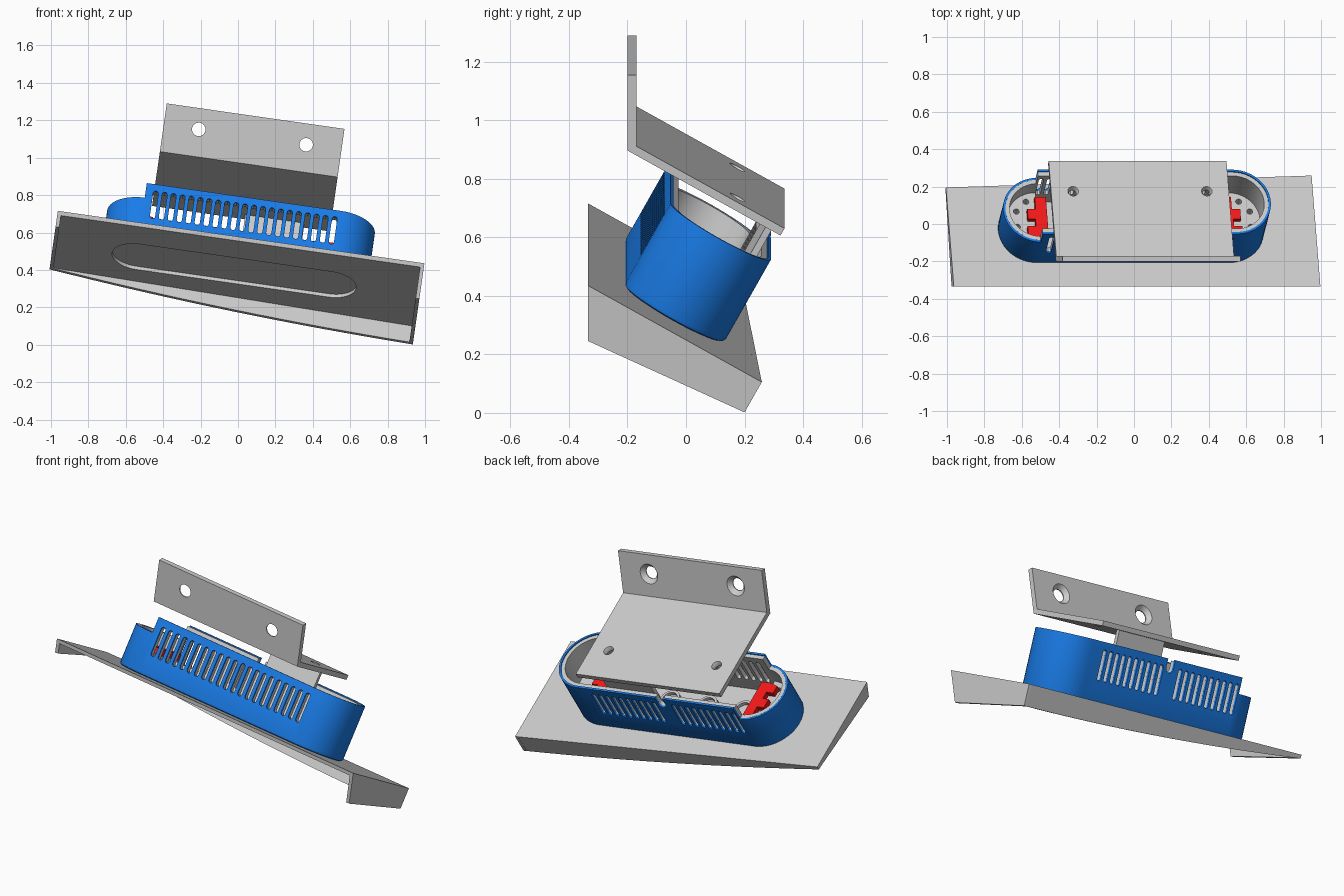
import bpy, bmesh, math
from mathutils import Matrix, Vector

if "Cube" in bpy.data.objects:
    bpy.data.objects.remove(bpy.data.objects["Cube"])

# Tilted frame shared by all parts: u = length, v = depth, w = height
A, T = math.radians(8.15), math.radians(29.3)
FRAME = Matrix.Rotation(A, 4, 'Y') @ Matrix.Rotation(-T, 4, 'X')
CU, CV, HALF, R = -0.077, -0.234, 0.52, 0.197   # housing centre, straight half, end radius


def material(name, rgb):
    m = bpy.data.materials.new(name)
    m.diffuse_color = (*rgb, 1)
    m.use_nodes = True
    m.node_tree.nodes["Principled BSDF"].inputs["Base Color"].default_value = m.diffuse_color
    return m


BLUE = material("blue", (0.01, 0.2, 0.8))
RED = material("red", (0.9, 0.01, 0.01))


def loft(bm, rings, closed=False):
    """Skin a list of equal rings; cap the ends unless closed."""
    rows = [[bm.verts.new(p) for p in r] for r in rings]
    n = len(rows[0])
    pairs = list(zip(rows, rows[1:])) + ([(rows[-1], rows[0])] if closed else [])
    for a, b in pairs:
        for i in range(n):
            j = (i + 1) % n
            bm.faces.new((a[i], a[j], b[j], b[i]))
    if not closed:
        bm.faces.new(rows[0])
        bm.faces.new(rows[-1])


def make(name, lofts, mat=None, closed=False):
    bm = bmesh.new()
    for rings in lofts:
        loft(bm, rings, closed)
    bmesh.ops.recalc_face_normals(bm, faces=bm.faces)
    me = bpy.data.meshes.new(name)
    bm.to_mesh(me)
    bm.free()
    ob = bpy.data.objects.new(name, me)
    bpy.context.collection.objects.link(ob)
    ob.matrix_world = FRAME
    if mat:
        me.materials.append(mat)
    return ob


def cut(ob, lofts):
    cutter = make("cutter", lofts)
    cutter.hide_render = True
    m = ob.modifiers.new("cut", 'BOOLEAN')
    m.operation, m.solver, m.object = 'DIFFERENCE', 'EXACT', cutter
    bpy.context.view_layer.update()
    bpy.context.view_layer.objects.active = ob
    bpy.ops.object.modifier_apply(modifier=m.name)
    bpy.data.objects.remove(cutter)


def smooth(ob):
    bpy.ops.object.select_all(action='DESELECT')
    ob.select_set(True)
    bpy.context.view_layer.objects.active = ob
    bpy.ops.object.shade_smooth_by_angle(angle=math.radians(30))


def stadium(w, inset=0.0, half=HALF, n=24):
    pts = []
    for side, start in ((1, -90), (-1, 90)):
        for i in range(n + 1):
            a = math.radians(start + 180 * i / n)
            pts.append((CU + side * half + (R - inset) * math.cos(a),
                        CV + (R - inset) * math.sin(a), w))
    return pts


def box(u0, u1, v0, v1, w0, w1):
    return [[(u0, v0, w), (u1, v0, w), (u1, v1, w), (u0, v1, w)] for w in (w0, w1)]


def extrude_u(profile, u0, u1):
    return [[(u, v, w) for v, w in profile] for u in (u0, u1)]


def slot(u, w0, w1, v0, v1, r):
    pts = []
    for wc, start in ((w1 - r, 0), (w0 + r, 180)):
        for i in range(7):
            a = math.radians(start + 30 * i)
            pts.append((u + r * math.cos(a), wc + r * math.sin(a)))
    return [[(x, v, w) for x, w in pts] for v in (v0, v1)]


def lathe(center, axis, steps, n=32):
    """Round solid along an axis from (distance, radius) steps."""
    axis, c, e1 = Vector(axis), Vector(center), Vector((1, 0, 0))
    e2 = axis.cross(e1)
    return [[c + axis * d + r * (math.cos(2 * math.pi * i / n) * e1 +
             math.sin(2 * math.pi * i / n) * e2) for i in range(n)] for d, r in steps]


# Base plate with the stadium window
L, RT, F, BL, BR, TOP = -1.055, 0.925, -0.572, 0.036, 0.109, 0.335
plate = make("base_plate", [[
    [(L, F, TOP), (RT, F, TOP), (RT, BR, TOP), (L, BL, TOP)],
    [(L, F + .011, TOP - .02), (RT, F + .011, TOP - .02), (RT, BR, TOP - .02), (L, BL, TOP - .02)]]])
cut(plate, [[stadium(0.25, 0.058), stadium(0.4, 0.058)]])
smooth(plate)

# Skirt walls below the plate: right, left and the curved back
make("right_skirt", [extrude_u([(F, TOP), (-0.478, 0.168), (BR, 0.215), (BR, TOP)], RT - .02, RT)])
make("left_skirt", [extrude_u([(F, TOP), (-0.53, 0.26), (BL, 0.314), (BL, TOP)], L, L + .02)])
back = []
for off in (0, -0.02):
    ring = [(L, BL + off, TOP), (RT, BR + off, TOP)]
    for i in range(17):
        t = 1 - i / 16
        drop = 0.021 + 0.099 * t + 0.1 * t * (1 - t)
        ring.append((L + (RT - L) * t, BL + (BR - BL) * t + off, TOP - drop))
    back.append(ring)
make("back_skirt", [back])

# Housing: blue outer shell and grey inner liner
shell = make("housing_shell", [[stadium(0.335, 0.012), stadium(0.339, 0.004), stadium(0.35),
                                stadium(0.66), stadium(0.66, 0.012)]], BLUE, closed=True)
liner = make("housing_liner", [[stadium(0.337, 0.0122), stadium(0.654, 0.0122),
                                stadium(0.654, 0.035), stadium(0.37, 0.035)]])

# Vents, cable notch and lowered left rim
openings = [slot(-0.55 + 0.0483 * i, 0.45, 0.62, -0.48, -0.37, 0.014) for i in range(21)]
for first in (-0.582, -0.05):
    openings += [slot(first + 0.0445 * i, 0.45, 0.62, -0.09, 0.02, 0.013) for i in range(10)]
openings.append(slot(-0.106, 0.585, 0.8, -0.09, 0.02, 0.025))
openings.append(box(-1, -0.605, -0.6, 0.1, 0.57, 0.8))
for ob in (shell, liner):
    cut(ob, openings)
    smooth(ob)

# Interior: end ledges with screw holes, floor bosses and red clips
for s, side in ((-1, "left"), (1, "right")):
    mid = CU + s * HALF
    arc = [(mid + s * 0.165 * math.cos(math.radians(a)), CV + 0.165 * math.sin(math.radians(a)))
           for a in range(-90, 91, 10)]
    ledge = make(side + "_ledge", [[[(u, v, w) for u, v in arc] for w in (0.365, 0.47)]])
    cut(ledge, [lathe((mid + s * 0.12 * math.cos(a), CV + 0.12 * math.sin(a), 0), (0, 0, 1),
                      [(0.42, 0.016), (0.5, 0.016)], 16) for a in (-1.1, -0.4, 0.4, 1.1)])
    clip = [(-0.05, -0.125), (0.01, -0.125), (0.06, -0.11), (0.06, -0.06), (0.015, -0.06),
            (0.015, -0.015), (0.055, -0.015), (0.055, 0.045), (0.01, 0.045), (0.01, 0.12), (-0.05, 0.12)]
    make(side + "_red_clip", [[[(mid + s * u, CV + v, w) for u, v in clip]
                               for w in (0.465, 0.5)]], RED)
for i, u in enumerate((-0.44, -0.2, 0.05, 0.281)):
    boss = make("floor_boss_%d" % i, [lathe((u, CV, 0), (0, 0, 1), [(0.36, 0.06), (0.40, 0.06)])])
    cut(boss, [lathe((u, CV, 0), (0, 0, 1), [(0.38, 0.045), (0.5, 0.045)])])
    smooth(boss)

# Upright web joining the housing to the bracket
make("bracket_web", [box(-0.06, 0.26, -0.095, -0.072, 0.365, 0.745)])

# Bent bracket with countersunk wall holes and two plain holes
ct, st = math.cos(T), math.sin(T)


def upright(y, z):
    return (y * ct - z * st, y * st + z * ct)


bracket = make("bracket", [extrude_u([upright(-0.2, 0.963), upright(-0.2, 1.223),
                                      upright(-0.17, 1.223), upright(-0.17, 0.978),
                                      (-0.046, 0.77), (-0.046, 0.742)], -0.56, 0.40)])
holes = [lathe((u, *upright(-0.2, 1.11)), (0, ct, st),
               [(-0.02, 0.036), (0.006, 0.036), (0.03, 0.058), (0.04, 0.067)]) for u in (-0.371, 0.209)]
holes += [lathe((u, -0.231, 0.742), (0, 0, 1), [(-0.02, 0.02), (0.01, 0.02), (0.028, 0.029), (0.05, 0.04)])
          for u in (-0.441, 0.281)]
cut(bracket, holes)
smooth(bracket)
